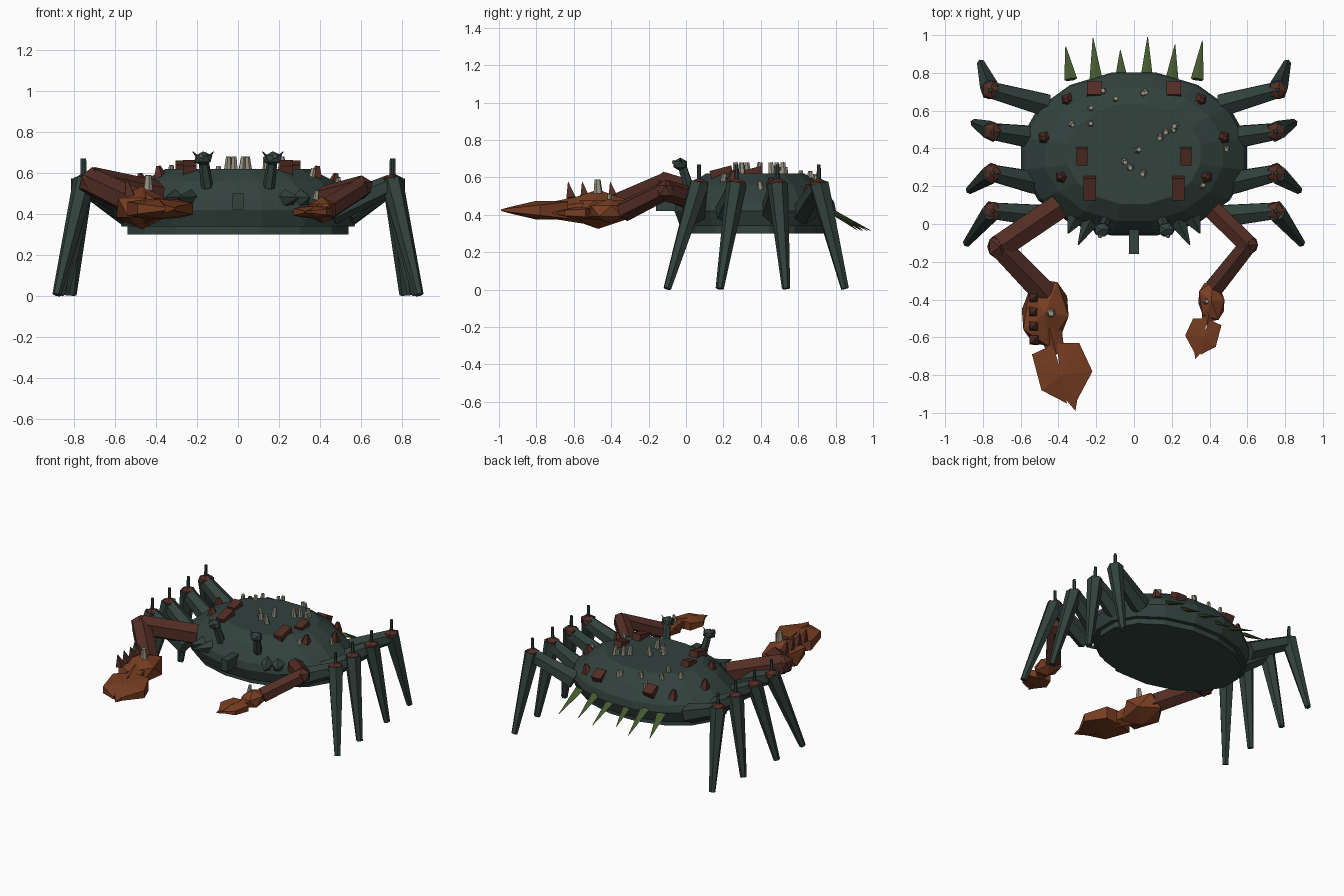
import bpy, bmesh, math, random
from mathutils import Vector, Matrix
from mathutils.bvhtree import BVHTree

random.seed(4)
cube = bpy.data.objects.get("Cube")
if cube:
    bpy.data.objects.remove(cube)


def material(name, rgb):
    m = bpy.data.materials.new(name)
    m.use_nodes = True
    col = (*rgb, 1)
    m.diffuse_color = col
    m.node_tree.nodes["Principled BSDF"].inputs["Base Color"].default_value = col
    return m


SHELL = material("dark teal shell", (0.032, 0.054, 0.047))
BROWN = material("red brown", (0.085, 0.026, 0.018))
RUST = material("rust orange", (0.19, 0.048, 0.016))
TAN = material("barnacle grey", (0.32, 0.29, 0.23))
GREEN = material("weed green", (0.058, 0.1, 0.028))


def finish(bm, name, mat):
    bmesh.ops.recalc_face_normals(bm, faces=bm.faces)
    me = bpy.data.meshes.new(name)
    bm.to_mesh(me)
    bm.free()
    me.materials.append(mat)
    ob = bpy.data.objects.new(name, me)
    bpy.context.collection.objects.link(ob)
    return ob


def rod(name, a, b, r1, r2, sides, mat, squash=1.0):
    """Tapered prism from a to b."""
    a, b = Vector(a), Vector(b)
    d = b - a
    bm = bmesh.new()
    mx = (Matrix.Translation((a + b) / 2) @ d.to_track_quat('Z', 'Y').to_matrix().to_4x4()
          @ Matrix.Diagonal((1, squash, 1, 1)))
    bmesh.ops.create_cone(bm, cap_ends=True, segments=sides, radius1=r1, radius2=r2,
                          depth=d.length, matrix=mx)
    return finish(bm, name, mat)


def lump(name, c, size, mat, turn=0.0):
    """Faceted ball."""
    bm = bmesh.new()
    mx = (Matrix.Translation(c) @ Matrix.Rotation(turn, 4, 'Z')
          @ Matrix.Diagonal((*size, 1)))
    bmesh.ops.create_icosphere(bm, subdivisions=1, radius=1, matrix=mx)
    return finish(bm, name, mat)


def block(name, c, size, mat, tilt=0.0):
    bm = bmesh.new()
    mx = (Matrix.Translation(c) @ Matrix.Rotation(tilt, 4, 'X')
          @ Matrix.Diagonal((*size, 1)))
    bmesh.ops.create_cube(bm, size=1, matrix=mx)
    return finish(bm, name, mat)


# Body: stacked rings, widest at the rim, flat on top
bm = bmesh.new()
rings = []
for rx, ry, z in [(.55, .38, .30), (.55, .38, .34), (.58, .41, .34), (.61, .44, .42),
                  (.59, .43, .47), (.48, .36, .56), (.36, .27, .62)]:
    ring = []
    for i in range(16):
        t = math.tau * (i + .5) / 16
        ring.append(bm.verts.new((rx * math.cos(t), .37 + ry * math.sin(t), z)))
    rings.append(ring)
for lo, hi in zip(rings, rings[1:]):
    for i in range(16):
        j = (i + 1) % 16
        bm.faces.new((lo[i], lo[j], hi[j], hi[i]))
bm.faces.new(rings[0])
bm.faces.new(rings[-1])
tree = BVHTree.FromBMesh(bm)
finish(bm, "body", SHELL)


def on_shell(x, y):
    hit = tree.ray_cast(Vector((x, y, 2)), Vector((0, 0, -1)))[0]
    return hit.z if hit else .42


# Snout block
block("snout", (0, -.07, .46), (.055, .18, .08), SHELL)

for side, s in (("left", 1), ("right", -1)):
    # Walking legs: hip, knee and foot positions in plan
    legs = [((.45, .04), (.75, .07), (.885, -.10)),
            ((.53, .22), (.75, .27), (.87, .18)),
            ((.54, .46), (.75, .49), (.845, .535)),
            ((.47, .63), (.76, .71), (.81, .85))]
    for n, (hip, knee, foot) in enumerate(legs, 1):
        tag = f"{side}_leg_{n}"
        k = Vector((s * knee[0], knee[1], .545))
        rod(tag + "_upper", (s * hip[0], hip[1], .41), k, .068, .05, 6, SHELL)
        rod(tag + "_lower", k + Vector((0, 0, .02)), (s * foot[0], foot[1], 0.005),
            .056, .022, 6, SHELL)
        lump(tag + "_knee", k + Vector((0, 0, .012)), (.052, .056, .042), BROWN)
        rod(tag + "_spine", k, k + Vector((0, 0, .125)), .013, .01, 6, SHELL)

    # Eyes on stalks
    rod(side + "_eye_stalk", (s * .15, .02, .53), (s * .168, -.02, .66), .03, .025, 6, SHELL)
    lump(side + "_eye", (s * .17, -.03, .67), (.05, .042, .036), SHELL)
    lump(side + "_eye_glint", (s * .18, -.065, .682), (.012, .012, .012), TAN)
    for dx in (-.03, .03):
        rod(side + "_eye_lash", (s * .17 + dx, -.03, .68), (s * .17 + dx * 1.7, -.03, .705),
            .007, .002, 4, SHELL)

    # Brow spikes on the front rim
    for x, y, tx, ty in [(.23, .02, .295, -.11), (.31, .03, .35, -.05)]:
        rod(side + "_brow_spike", (s * x, y, .47), (s * tx, ty, .48), .05, .004, 5, SHELL)

    # Knobs on the shell
    for x, y, w, l in [(.21, .71, .075, .08), (.275, .36, .06, .09), (.235, .19, .065, .12)]:
        block(side + "_shell_block", (s * x, y, on_shell(x, y) + .005), (w, l, .05), BROWN,
              -.5 if y > .5 else .25)
    for x, y in [(.35, .655), (.47, .455), (.38, .25)]:
        z = on_shell(x, y)
        rod(side + "_shell_knob", (s * x, y, z - .02), (s * (x + .01), y, z + .045),
            .04, .012, 5, BROWN)

# Weed-coloured spikes along the back rim
for i, ty in enumerate((.94, .985, .92, .99, .95, .97)):
    x = -.335 + i * .134
    rod(f"back_spike_{i + 1}", (x, .765, .425), (x * 1.08, ty, .315), .036, .002, 5, GREEN, .4)


def barnacle(x, y, z, r, h):
    lean = Vector((random.uniform(-.008, .008), random.uniform(-.008, .008), h))
    p = Vector((x, y, z - .01))
    rod("barnacle", p, p + lean, r, r * .65, 6, TAN)


# Barnacles: tall ones near the middle, short ones around them
for x, y in [(.14, .46), (.17, .49), (.22, .52), (.02, .39), (-.05, .33), (-.02, .3), (.05, .27)]:
    barnacle(x, y, on_shell(x, y), .02, .07)
for x, y in [(-.16, .7), (-.1, .66), (.06, .7), (.05, .69), (-.23, .61), (-.33, .53),
             (-.23, .53), (.21, .5), (.49, .4), (.36, .2)]:
    barnacle(x, y, on_shell(x, y), .018, .045)


def finger(name, pts, origin, scale, flip, mat):
    """Claw half: plan outline with a half thickness at each corner."""
    bm = bmesh.new()
    o = Vector(origin)
    top, bot = [], []
    for x, y, h in pts:
        for row, sgn in ((top, 1), (bot, -1)):
            row.append(bm.verts.new(o + scale * Vector((flip * x, y, sgn * h))))
    bm.faces.new(top)
    bm.faces.new(bot)
    for i in range(len(pts)):
        j = (i + 1) % len(pts)
        bm.faces.new((top[i], top[j], bot[j], bot[i]))
    bmesh.ops.triangulate(bm, faces=[f for f in bm.faces if len(f.verts) > 4])
    finish(bm, name, mat)


OUTER = [(-.13, -.06, .035), (-.02, -.01, .05), (.03, -.17, .05), (.055, -.32, .008),
         (-.08, -.25, .025)]
INNER = [(0, 0, .05), (.12, 0, .045), (.19, -.15, .028), (.11, -.3, .012), (.1, -.36, .004),
         (.05, -.3, .02), (.02, -.17, .05)]


def claw_arm(side, shoulder, elbow, wrist, r, palm, size, base, scale, flip):
    rod(side + "_upper_arm", shoulder, elbow, r, r, 6, BROWN)
    lump(side + "_elbow", elbow, (r, r, r), BROWN)
    rod(side + "_forearm", elbow, wrist, r * .9, r, 6, BROWN)
    lump(side + "_palm", palm, size, RUST, -flip * .15)
    rod(side + "_claw_joint", palm, Vector(base) + Vector((0, -.06 * scale, 0)),
        .09 * scale, .05 * scale, 6, RUST)
    finger(side + "_outer_finger", OUTER, base, scale, flip, RUST)
    finger(side + "_inner_finger", INNER, base, scale, flip, RUST)
    barnacle(palm[0] + flip * .03, palm[1], palm[2] + size[2] * .9, .022 * scale + .003, .075 * scale)


# Large right claw and small left claw
claw_arm("right", (-.40, .09, .49), (-.71, -.12, .555), (-.47, -.37, .44), .075,
         (-.47, -.47, .43), (.14, .2, .105), (-.41, -.63, .425), 1.0, 1)
claw_arm("left", (.42, .07, .48), (.605, -.11, .53), (.43, -.33, .42), .058,
         (.41, -.41, .42), (.078, .12, .065), (.385, -.5, .41), .6, -1)

# Thorns on the large palm
for i in range(4):
    y = -.39 - i * .075
    rod(f"palm_thorn_{i + 1}", (-.53, y, .49), (-.545, y - .015, .575), .035, .002, 4, BROWN)
